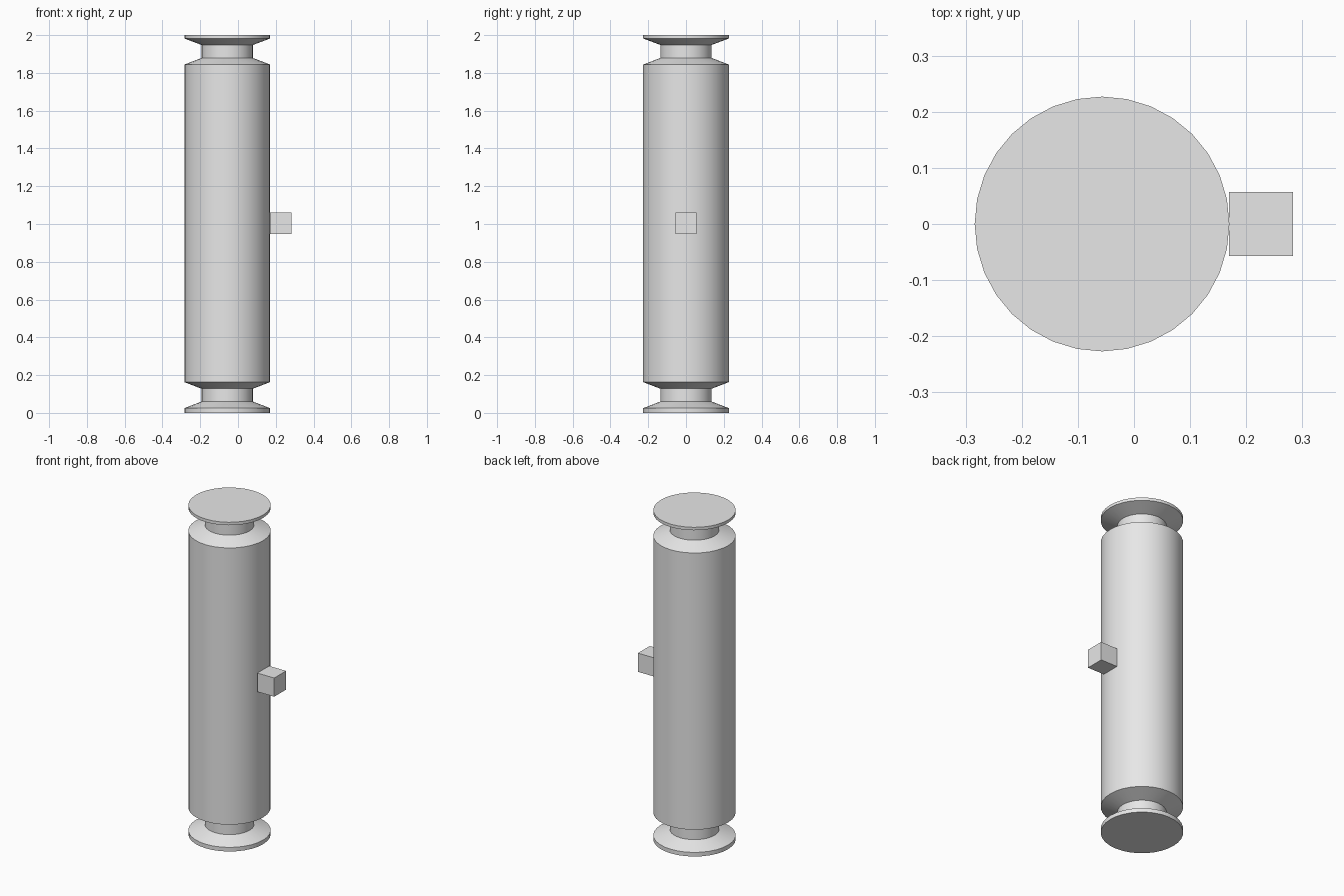
import bpy, bmesh, math

cube = bpy.data.objects.get("Cube")
if cube:
    bpy.data.objects.remove(cube, do_unlink=True)

grey = bpy.data.materials.new("plain grey")
colour = (0.8, 0.8, 0.8, 1)
grey.diffuse_color = colour
grey.use_nodes = True
grey.node_tree.nodes["Principled BSDF"].inputs["Base Color"].default_value = colour

SIDES = 32
AXIS_X = -0.057
WIDE, NARROW = 0.227, 0.136


def make_object(name, bm, location):
    bmesh.ops.recalc_face_normals(bm, faces=bm.faces)
    mesh = bpy.data.meshes.new(name)
    bm.to_mesh(mesh)
    bm.free()
    mesh.materials.append(grey)
    obj = bpy.data.objects.new(name, mesh)
    obj.location = location
    bpy.context.collection.objects.link(obj)
    return obj


# Turned column: end flanges, grooved necks and long barrel
profile = [(WIDE, 0), (WIDE, 0.025), (NARROW, 0.06), (NARROW, 0.128), (WIDE, 0.163),
           (WIDE, 1.844), (NARROW, 1.879), (NARROW, 1.948), (WIDE, 1.982), (WIDE, 2)]
bm = bmesh.new()
rings = []
for radius, z in profile:
    angles = [2 * math.pi * i / SIDES for i in range(SIDES)]
    rings.append([bm.verts.new((radius * math.cos(a), radius * math.sin(a), z)) for a in angles])
for low, high in zip(rings, rings[1:]):
    for i in range(SIDES):
        j = (i + 1) % SIDES
        bm.faces.new((low[i], low[j], high[j], high[i]))
bm.faces.new(rings[0])
bm.faces.new(rings[-1])
column = make_object("column", bm, (AXIS_X, 0, 0))

bpy.ops.object.select_all(action="DESELECT")
column.select_set(True)
bpy.context.view_layer.objects.active = column
bpy.ops.object.shade_smooth_by_angle(angle=math.radians(15))

# Small block on the column's side
bm = bmesh.new()
bmesh.ops.create_cube(bm, size=0.1135)
make_object("side_block", bm, (0.2265, 0, 1.004))
